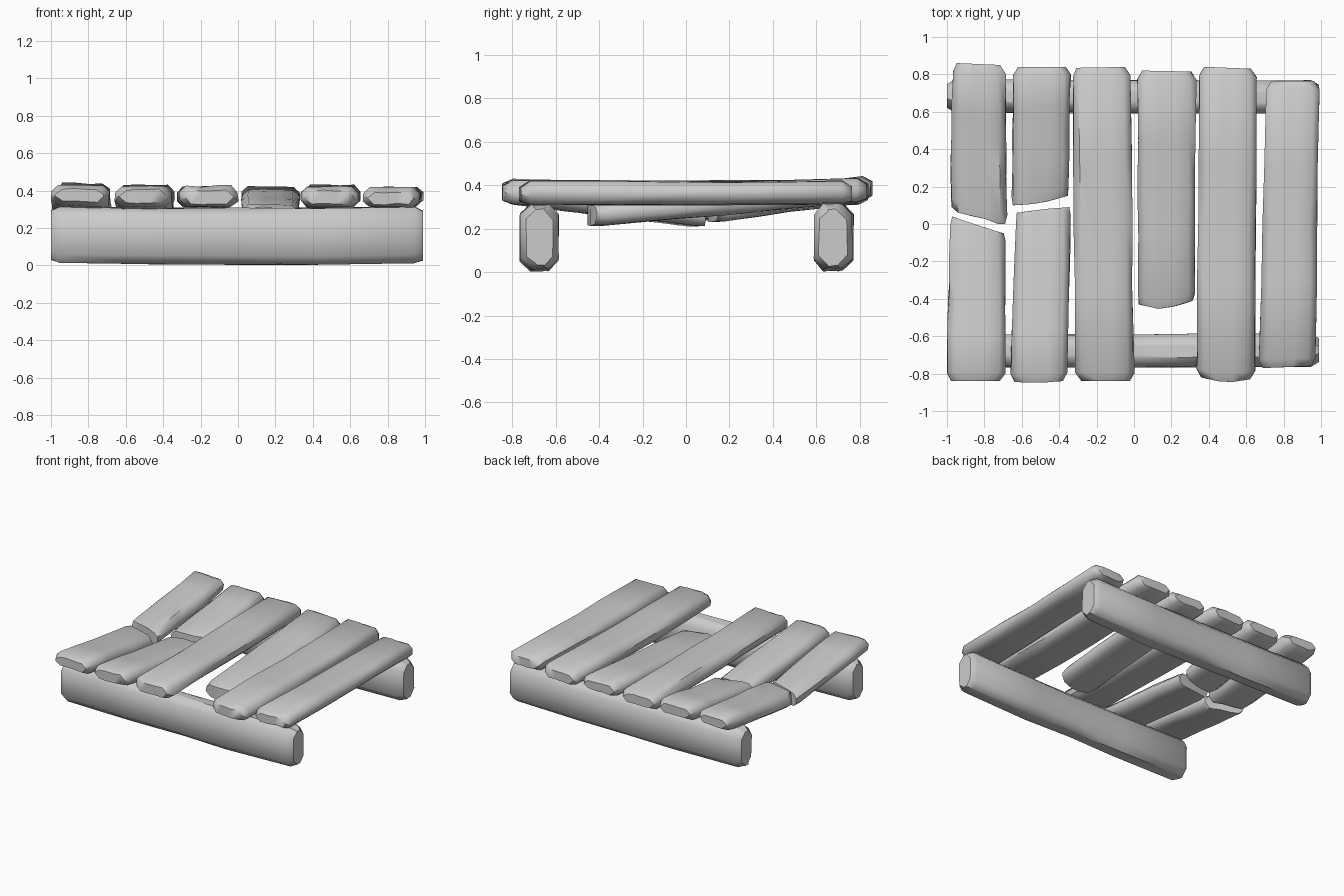
import bpy, bmesh, math, random

if "Cube" in bpy.data.objects:
    bpy.data.objects.remove(bpy.data.objects["Cube"])

random.seed(4)


def interp(profile, u):
    # read an evenly spaced end profile at u in 0..1
    s = u * (len(profile) - 1)
    i = min(int(s), len(profile) - 2) if len(profile) > 1 else 0
    if len(profile) == 1:
        return profile[0]
    return profile[i] + (profile[i + 1] - profile[i]) * (s - i)


def timber(name, start_w, end_w, start, end, z, thick, broken=(False, False),
           chamfer=0.035, sag=0.0, along_x=False, jit=0.005):
    """Worn chamfered board lofted along its length.
    start_w/end_w: (low, high) sides; start/end: end outline; z: bottom at each end."""
    length = abs(interp(end, .5) - interp(start, .5))
    e = 0.045 / length
    stations = [(0, 1, broken[0]), (e, 0, False), (.3, 0, False), (.5, 0, False),
                (.7, 0, False), (1 - e, 0, False), (1, 1, broken[1])]
    bm = bmesh.new()
    rings = []
    for t, tip, brk in stations:
        lo = start_w[0] + (end_w[0] - start_w[0]) * t
        hi = start_w[1] + (end_w[1] - start_w[1]) * t
        shrink = tip * (0.007 if brk else 0.026)
        lo, hi = lo + shrink, hi - shrink
        w = hi - lo
        c = chamfer / w
        zb = z[0] + (z[1] - z[0]) * t - sag * 4 * t * (1 - t) + shrink * 0.6
        zt = zb + thick - shrink * 1.6
        cz = min(chamfer, thick * .3)
        bottom, top = [], []
        for u in (0, c, .36, .64, 1 - c, 1):
            s = interp(start, u)
            l = s + (interp(end, u) - s) * t
            side = cz if u in (0, 1) else 0
            for row, h in ((bottom, zb + side), (top, zt - side)):
                a = lo + w * u + random.uniform(-jit, jit)
                h += random.uniform(-jit, jit)
                row.append(bm.verts.new((l, a, h) if along_x else (a, l, h)))
        rings.append((bottom, top))
    # skin between stations
    for (b0, t0), (b1, t1) in zip(rings, rings[1:]):
        r0, r1 = b0 + t0[::-1], b1 + t1[::-1]
        n = len(r0)
        for i in range(n):
            j = (i + 1) % n
            bm.faces.new((r0[i], r0[j], r1[j], r1[i]))
    # end caps
    for b, t in (rings[0], rings[-1]):
        for i in range(len(b) - 1):
            bm.faces.new((b[i], b[i + 1], t[i + 1], t[i]))
    bmesh.ops.recalc_face_normals(bm, faces=bm.faces)
    me = bpy.data.meshes.new(name)
    bm.to_mesh(me)
    bm.free()
    ob = bpy.data.objects.new(name, me)
    bpy.context.collection.objects.link(ob)
    bpy.ops.object.select_all(action='DESELECT')
    ob.select_set(True)
    bpy.context.view_layer.objects.active = ob
    bpy.ops.object.shade_smooth_by_angle(angle=math.radians(50))
    return ob


# support beams
for name, w0, w1 in (("front_beam", (-.765, -.59), (-.76, -.59)),
                     ("back_beam", (.60, .77), (.585, .765))):
    timber(name, w0, w1, [-1, -1], [.99, .99], (.018, .015), .298,
           chamfer=.045, sag=.01, along_x=True)

# split planks, sagging toward the break
timber("plank_1_front", (-1, -.69), (-.98, -.69), [-.84, -.84],
       [.04, .01, -.02, -.05], (.325, .215), .11, (False, True))
timber("plank_1_back", (-.98, -.68), (-.97, -.69), [.09, .03, .06, .0, .0],
       [.86, .85], (.235, .335), .11, (True, False))
timber("plank_2_front", (-.66, -.355), (-.63, -.34), [-.845, -.85, -.84],
       [.06, .08, .09], (.32, .205), .11, (False, True))
timber("plank_2_back", (-.65, -.35), (-.645, -.34), [.10, .11, .15],
       [.84, .84], (.23, .325), .11, (True, False))

# whole planks and the snapped short one
timber("plank_3", (-.31, 0), (-.33, -.02), [-.84, -.84], [.835, .84],
       (.315, .315), .11, sag=.006)
timber("plank_4_short", (.02, .325), (.02, .33), [-.43, -.455, -.44, -.41],
       [.82, .815], (.212, .32), .105, (True, False))
timber("plank_5", (.335, .645), (.35, .655), [-.82, -.85, -.83], [.84, .83],
       (.315, .32), .11, sag=.008)
timber("plank_6", (.665, .97), (.71, .99), [-.77, -.76], [.765, .765],
       (.312, .315), .105, sag=.004)
